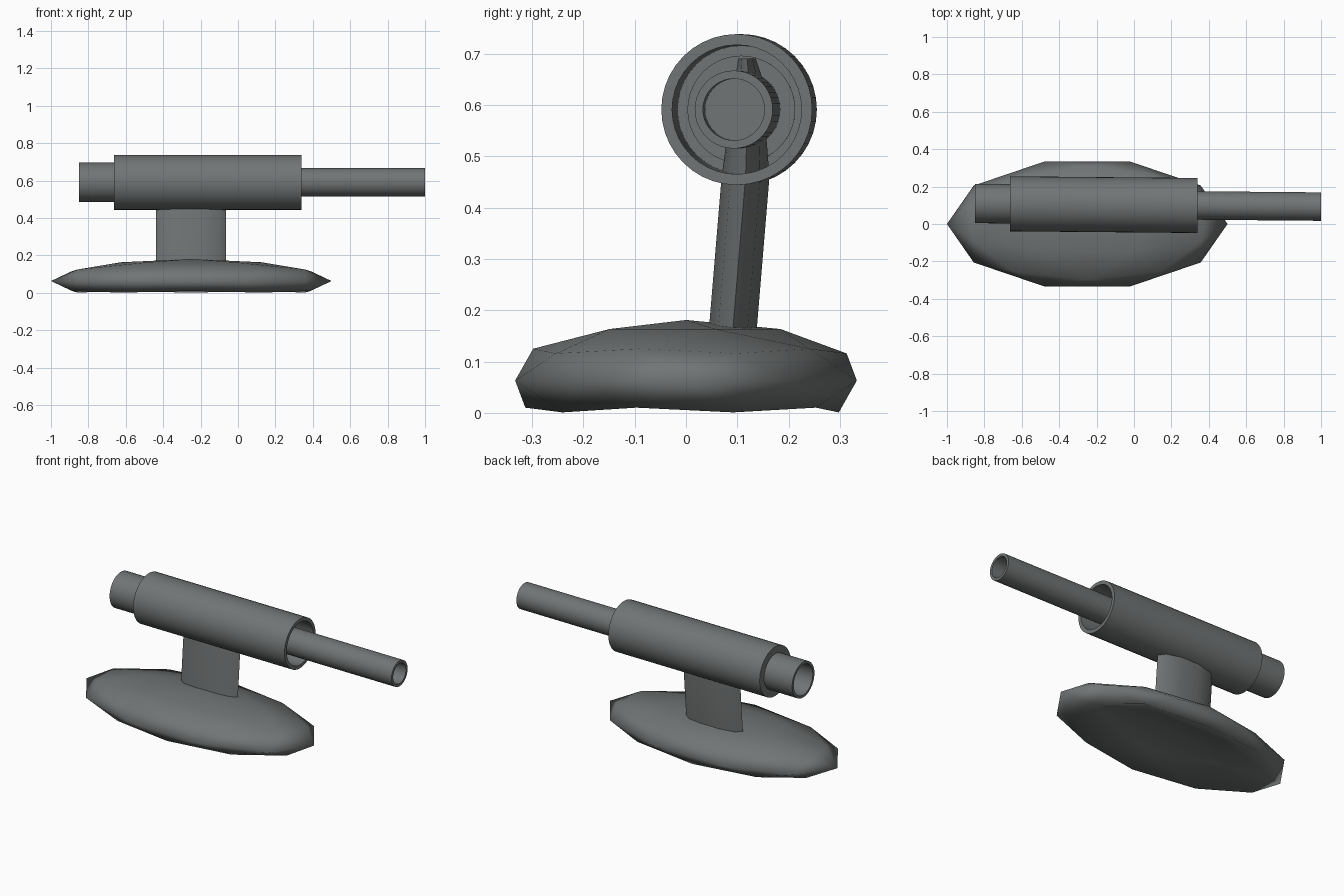
import bpy, bmesh, math
from mathutils import Matrix, Vector

if "Cube" in bpy.data.objects:
    bpy.data.objects.remove(bpy.data.objects["Cube"])

grey = bpy.data.materials.new("dark_grey_metal")
grey.diffuse_color = (0.165, 0.177, 0.177, 1)
grey.use_nodes = True
grey.node_tree.nodes["Principled BSDF"].inputs["Base Color"].default_value = grey.diffuse_color


def finish(bm, name, angle):
    bmesh.ops.recalc_face_normals(bm, faces=bm.faces[:])
    me = bpy.data.meshes.new(name)
    bm.to_mesh(me)
    bm.free()
    ob = bpy.data.objects.new(name, me)
    bpy.context.collection.objects.link(ob)
    me.materials.append(grey)
    bpy.ops.object.select_all(action='DESELECT')
    ob.select_set(True)
    bpy.context.view_layer.objects.active = ob
    bpy.ops.object.shade_smooth_by_angle(angle=math.radians(angle))
    return ob


def skin(bm, rings, closed=False):
    """Bridge rings of vertices; cap both ends unless the loop is closed."""
    pairs = list(zip(rings, rings[1:])) + ([(rings[-1], rings[0])] if closed else [])
    n = len(rings[0])
    for a, b in pairs:
        for i in range(n):
            j = (i + 1) % n
            bm.faces.new((a[i], a[j], b[j], b[i]))
    if not closed:
        bm.faces.new(rings[0])
        bm.faces.new(rings[-1])


def lathe(name, profile, closed=False, n=40):
    """Revolve (x, radius) points round the slightly yawed barrel axis."""
    bm = bmesh.new()
    rings = []
    for x, r in profile:
        yc = 0.102 - 0.009 * x
        rings.append([bm.verts.new((x, yc + r * math.cos(math.tau * i / n),
                                    0.591 + r * math.sin(math.tau * i / n)))
                      for i in range(n)])
    skin(bm, rings, closed)
    return finish(bm, name, 35)


# Base: flattened low-poly ball with a hollowed underside
bm = bmesh.new()
bmesh.ops.create_icosphere(bm, subdivisions=2, radius=1,
                           matrix=Matrix.Rotation(math.pi / 2, 4, 'Z'))
for v in bm.verts:
    z = 0.063 + 0.118 * v.co.z
    if v.co.z < -0.6:
        z = 0.085 if v.co.z < -0.95 else 0.07
    v.co = Vector((-0.25 + 0.75 * v.co.x, 0.35 * v.co.y, z))
finish(bm, "base", 180)

# Leaning oval post, its narrowed top reaching into the housing
bm = bmesh.new()
rings = []
for z, yc, hy, hx in ((0.1, 0.086, 0.049, 0.187), (0.46, 0.116, 0.049, 0.187),
                      (0.655, 0.122, 0.027, 0.187), (0.69, 0.119, 0.018, 0.165)):
    rings.append([bm.verts.new((-0.252 + hx * math.cos(math.tau * i / 10),
                                yc + hy * math.sin(math.tau * i / 10), z))
                  for i in range(10)])
skin(bm, rings)
finish(bm, "post", 60)

# Housing: thick open-fronted sleeve closed by a shoulder at the back
lathe("housing", [(-0.664, 0.07), (-0.664, 0.147), (0.34, 0.147),
                  (0.34, 0.126), (-0.645, 0.124), (-0.645, 0.07)], True)

# Rear tube, open towards the back
lathe("rear_tube", [(-0.64, 0.105), (-0.85, 0.105), (-0.85, 0.09), (-0.66, 0.09)])

# Thin barrel, open at the muzzle
lathe("barrel", [(-0.64, 0.076), (1.0, 0.076), (1.0, 0.06), (0.5, 0.06)])
